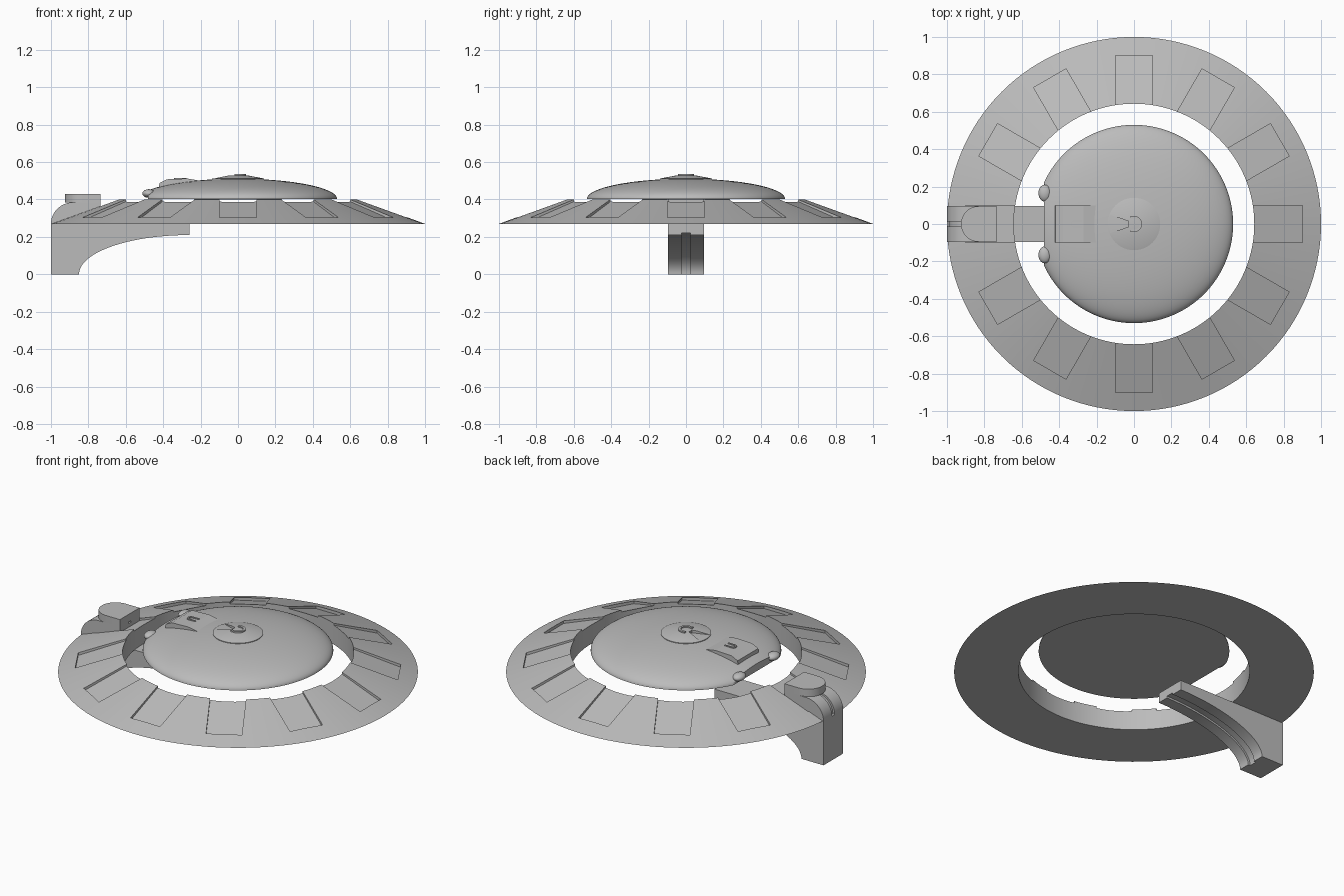
import bpy, bmesh, math
from mathutils import Matrix

cube = bpy.data.objects.get("Cube")
if cube:
    bpy.data.objects.remove(cube, do_unlink=True)

GREY = (0.5, 0.5, 0.5, 1)
hull = bpy.data.materials.new("hull grey")
hull.use_nodes = True
hull.diffuse_color = GREY
hull.node_tree.nodes["Principled BSDF"].inputs["Base Color"].default_value = GREY


def select(ob):
    bpy.ops.object.select_all(action='DESELECT')
    ob.select_set(True)
    bpy.context.view_layer.objects.active = ob


def smooth(ob, angle=30):
    select(ob)
    bpy.ops.object.shade_smooth_by_angle(angle=math.radians(angle))


def make(name, bm):
    bmesh.ops.recalc_face_normals(bm, faces=bm.faces)
    me = bpy.data.meshes.new(name)
    bm.to_mesh(me)
    bm.free()
    me.materials.append(hull)
    ob = bpy.data.objects.new(name, me)
    bpy.context.collection.objects.link(ob)
    return ob


def lathe(name, profile, closed=False, steps=128):
    """Spin (radius, z) points around the z axis."""
    bm = bmesh.new()
    vs = [bm.verts.new((r, 0, z)) for r, z in profile]
    pairs = list(zip(vs, vs[1:])) + ([(vs[-1], vs[0])] if closed else [])
    edges = [bm.edges.new(p) for p in pairs]
    bmesh.ops.spin(bm, geom=vs + edges, axis=(0, 0, 1), cent=(0, 0, 0),
                   angle=math.tau, steps=steps, use_duplicate=False)
    bmesh.ops.remove_doubles(bm, verts=bm.verts, dist=0.0001)
    return make(name, bm)


def prism(bm, points, a, b, axis='Y', turn=0):
    """Extrude an outline from a to b along y (x-z outline) or z (x-y outline)."""
    place = (lambda p, d: (p[0], d, p[1])) if axis == 'Y' else (lambda p, d: (p[0], p[1], d))
    lo = [bm.verts.new(place(p, a)) for p in points]
    hi = [bm.verts.new(place(p, b)) for p in points]
    bm.faces.new(lo)
    bm.faces.new(hi[::-1])
    n = len(points)
    for i in range(n):
        j = (i + 1) % n
        bm.faces.new((lo[i], hi[i], hi[j], lo[j]))
    bmesh.ops.rotate(bm, verts=lo + hi, matrix=Matrix.Rotation(turn, 3, 'Z'))


def cut(ob, bm):
    cutter = make("cutter", bm)
    cutter.hide_render = True
    mod = ob.modifiers.new("cut", 'BOOLEAN')
    mod.operation, mod.solver, mod.object = 'DIFFERENCE', 'EXACT', cutter
    select(ob)
    bpy.ops.object.modifier_apply(modifier=mod.name)
    bpy.data.objects.remove(cutter, do_unlink=True)


def arc(cx, cy, rx, ry, start, end, n=20):
    return [(cx + rx * math.cos(math.radians(start + (end - start) * i / n)),
             cy + ry * math.sin(math.radians(start + (end - start) * i / n)))
            for i in range(n + 1)]


# Sloping outer ring with twelve recessed panels
ring = lathe("outer_ring", [(1, 0.27), (0.643, 0.4), (0.643, 0.27)], closed=True)
bm = bmesh.new()
for i in range(12):
    prism(bm, [(0.6, 0.402), (0.9, 0.288), (0.9, 0.5), (0.6, 0.5)],
          -0.1, 0.1, turn=math.radians(30 * i))
cut(ring, bm)
smooth(ring)

# Central dome, sliced flat on the docking side
dome = lathe("central_dome", [(0, 0.4)] + arc(0, 0.403, 0.53, 0.108, 0, 90, 24))
bm = bmesh.new()
prism(bm, [(-0.7, 0.3), (-0.48, 0.3), (-0.48, 0.7), (-0.7, 0.7)], -0.6, 0.6)
cut(dome, bm)
smooth(dome, 40)

# Low turret cap with a wedge-shaped slot
cap = lathe("turret_cap", [(0, 0.495), (0.14, 0.495), (0.14, 0.511), (0.125, 0.515),
                           (0.06, 0.527), (0, 0.53)], steps=64)
bm = bmesh.new()
prism(bm, [(-0.03, 0.015), (-0.03, -0.015), (-0.16, -0.06), (-0.16, 0.06)],
      0.512, 0.6, axis='Z')
cut(cap, bm)
smooth(cap)

# Raised hatch above the docking side
bm = bmesh.new()
prism(bm, [(-0.425, 0.45), (-0.42, 0.488), (-0.38, 0.508), (-0.27, 0.512),
           (-0.2, 0.5), (-0.2, 0.45)], -0.1, 0.1)
make("dome_hatch", bm)


# U-shaped handles on the cap and hatch
def handle(name, x, z, radius, length, side, thick):
    shape = arc(0, 0, radius, radius, -90, 90, 14)
    inner = arc(0, 0, radius - thick, radius - thick, 90, -90, 14)
    outline = [(-length, -radius)] + shape + [(-length, radius), (-length, radius - thick)]
    outline += inner + [(-length, thick - radius)]
    bm = bmesh.new()
    prism(bm, [(x + side * px, py) for px, py in outline], z - 0.02, z, axis='Z')
    smooth(make(name, bm))


handle("cap_handle", 0, 0.536, 0.043, 0.02, 1, 0.014)
handle("hatch_handle", -0.32, 0.516, 0.021, 0.045, -1, 0.009)

# Rounded docking lamps
for side, label in ((1, "left"), (-1, "right")):
    bm = bmesh.new()
    bmesh.ops.create_uvsphere(bm, u_segments=24, v_segments=16, radius=1)
    bmesh.ops.scale(bm, verts=bm.verts, vec=(0.034, 0.045, 0.023))
    bmesh.ops.translate(bm, verts=bm.verts, vec=(-0.477, side * 0.165, 0.432))
    smooth(make("docking_lamp_" + label, bm), 60)


# Curved support arm and shoulder, each with a central groove
def grooved(name, outline, groove, half):
    bm = bmesh.new()
    for a, b, points in ((-0.095, -half, outline), (-half, half, groove), (half, 0.095, outline)):
        prism(bm, points, a, b)
    smooth(make(name, bm))


def arm(rx, rz):
    return [(-1, 0.27), (-1, 0)] + arc(-0.26, 0, rx, rz, 180, 90, 28) + [(-0.26, 0.27)]


def shoulder(rx, rz):
    return [(-0.735, 0.268), (-0.88 - rx, 0.268)] + arc(-0.88, 0.27, rx, rz, 180, 90) + \
        [(-0.735, 0.27 + rz)]


grooved("support_arm", arm(0.59, 0.21), arm(0.604, 0.222), 0.025)
grooved("arm_shoulder", shoulder(0.12, 0.115), shoulder(0.108, 0.103), 0.013)

# Flat pad with a rounded outer end
bm = bmesh.new()
prism(bm, arc(-0.83, 0, 0.095, 0.095, 90, 270, 24) + [(-0.735, -0.095), (-0.735, 0.095)],
      0.383, 0.43, axis='Z')
smooth(make("shoulder_pad", bm))
